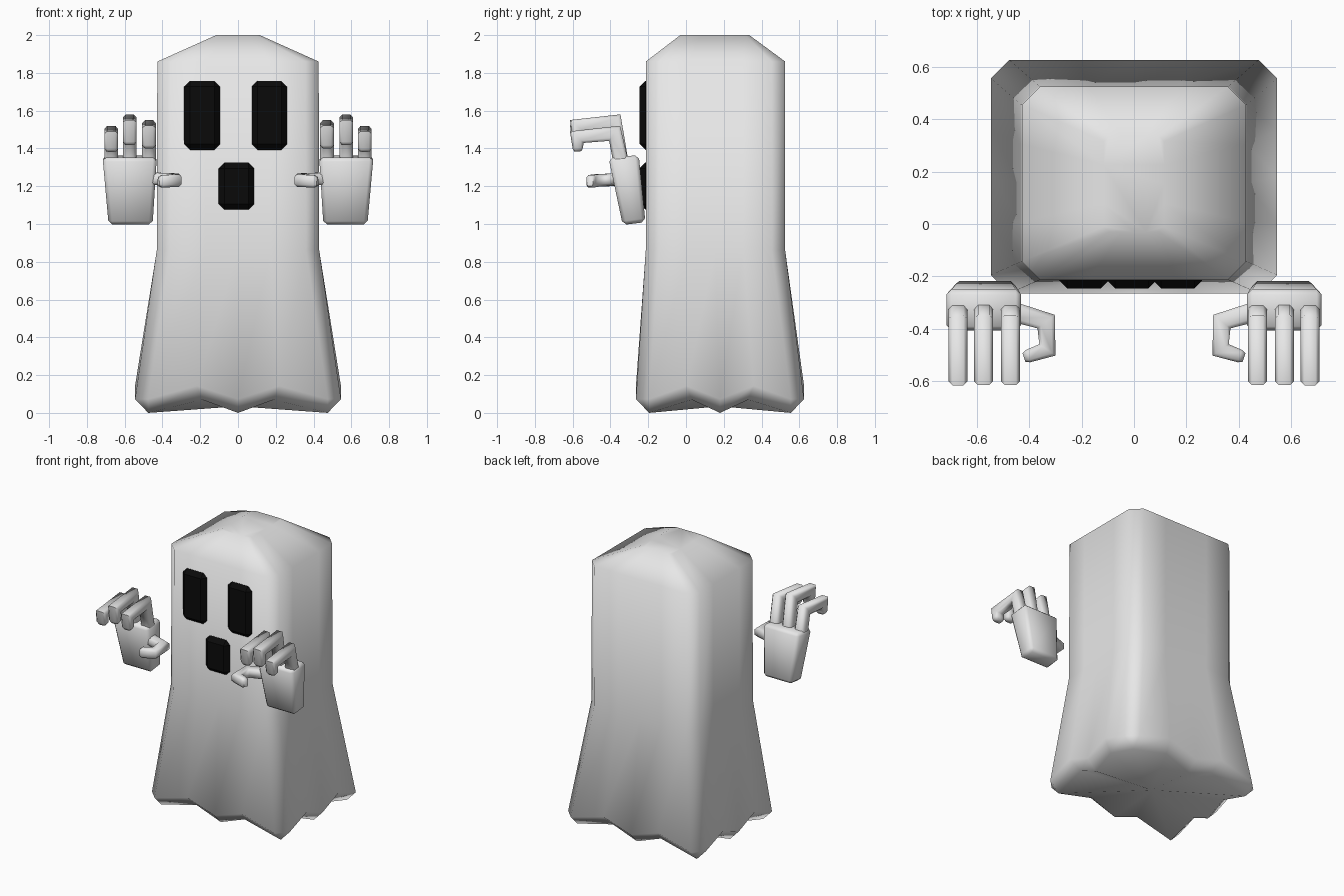
import bpy, bmesh, math
from mathutils import Vector

if "Cube" in bpy.data.objects:
    bpy.data.objects.remove(bpy.data.objects["Cube"])


def material(name, rgb):
    m = bpy.data.materials.new(name)
    m.diffuse_color = (*rgb, 1)
    m.use_nodes = True
    m.node_tree.nodes["Principled BSDF"].inputs["Base Color"].default_value = m.diffuse_color
    return m


WHITE = material("pale_cloth", (0.8, 0.8, 0.8))
BLACK = material("black", (0.003, 0.003, 0.003))


def skin(name, rings, mat, bevel=0, angle=180, poke=False):
    """Join equal-length rings of points into a closed, smooth shell."""
    bm = bmesh.new()
    vs = [[bm.verts.new(p) for p in r] for r in rings]
    n = len(rings[0])
    for a, b in zip(vs, vs[1:]):
        for i in range(n):
            j = (i + 1) % n
            bm.faces.new((a[i], a[j], b[j], b[i]))
    bottom = bm.faces.new(vs[0][::-1])
    bm.faces.new(vs[-1])
    if poke:
        bmesh.ops.poke(bm, faces=[bottom])
    bmesh.ops.remove_doubles(bm, verts=bm.verts, dist=1e-4)
    bmesh.ops.recalc_face_normals(bm, faces=bm.faces)
    if bevel:
        bmesh.ops.bevel(bm, geom=bm.edges[:], offset=bevel, segments=1,
                        affect='EDGES', profile=0.5)
    me = bpy.data.meshes.new(name)
    bm.to_mesh(me)
    bm.free()
    ob = bpy.data.objects.new(name, me)
    bpy.context.collection.objects.link(ob)
    me.materials.append(mat)
    bpy.ops.object.select_all(action='DESELECT')
    ob.select_set(True)
    bpy.context.view_layer.objects.active = ob
    bpy.ops.object.shade_smooth_by_angle(angle=math.radians(angle))
    return ob


# Sheet body: chamfered rectangles with a zigzag hem
def sheet_ring(hx, y0, y1, c, z, hem=False):
    cy, hy = (y0 + y1) / 2, (y1 - y0) / 2
    pts = []
    for k in range(4):
        a, b = (hx, hy) if k % 2 == 0 else (hy, hx)
        for t, dip in ((-1, 0), (-0.4, 1), (0, 0), (0.4, 1), (1, 0)):
            u, v = t * (a - c if abs(t) == 1 else a), -b
            for _ in range(k):
                u, v = -v, u
            pts.append((u, v + cy, z + (0.07 * dip if hem else 0)))
    return pts


skin("sheet_body", [
    sheet_ring(0.475, -0.195, 0.555, 0, 0.0, True),
    sheet_ring(0.545, -0.265, 0.625, 0.07, 0.073, True),
    sheet_ring(0.43, -0.213, 0.525, 0.07, 0.86),
    sheet_ring(0.427, -0.213, 0.525, 0.07, 1.86),
    sheet_ring(0.115, -0.03, 0.335, 0.02, 2.0),
], WHITE, poke=True)


# Eyes and mouth: chamfered blocks set into the front
def block(name, x0, x1, z0, z1):
    rings = [[(x0, y, z0), (x1, y, z0), (x1, y, z1), (x0, y, z1)] for y in (-0.245, -0.15)]
    skin(name, rings, BLACK, bevel=0.03, angle=30)


block("left_eye", -0.285, -0.095, 1.393, 1.757)
block("right_eye", 0.073, 0.26, 1.393, 1.757)
block("mouth", -0.102, 0.086, 1.077, 1.325)


# Bent digit: chamfered square section swept along a path with mitred joints
def digit(name, path, side, half_side, radii):
    pts, side, rings = [Vector(p) for p in path], Vector(side), []
    last = len(pts) - 1
    for i, p in enumerate(pts):
        d0 = (p - pts[max(i - 1, 0)]).normalized() if i else (pts[1] - p).normalized()
        d1 = (pts[i + 1] - p).normalized() if i < last else d0
        t = (d0 + d1).normalized()
        n = side.cross(t).normalized() / max(t.dot(d0), 0.5)

        def section(shrink, shift):
            w, h = half_side * shrink, radii[i] * shrink
            corner = ((1, -.6), (1, .6), (.6, 1), (-.6, 1), (-1, .6), (-1, -.6), (-.6, -1), (.6, -1))
            return [p + t * shift + side * (w * a) + n * (h * b) for a, b in corner]
        rings.append(section(1, -0.012 if i == last else 0))
        if i == last:
            rings.append(section(0.7, 0.005))
    skin(name, rings, WHITE, angle=60)


# Hands: tapered palm, three fingers and a thumb, mirrored by side
for label, s in (("left", -1), ("right", 1)):
    palm = []
    for x0, x1, y0, y1, z0, z1 in ((0.452, 0.685, -0.335, -0.215, 0.995, 1.01),
                                   (0.43, 0.717, -0.41, -0.25, 1.35, 1.365)):
        palm.append([(s * x0, y0, z0), (s * x1, y0, z0), (s * x1, y1, z1), (s * x0, y1, z1)])
    skin(label + "_palm", palm, WHITE, bevel=0.02, angle=60)
    for k, (x, dz) in enumerate(((0.471, -0.03), (0.573, 0), (0.671, -0.06))):
        path = [(s * x, -0.345, 1.33), (s * x, -0.378, 1.54 + dz),
                (s * x, -0.578, 1.52 + dz), (s * x, -0.572, 1.425 + dz * 0.6)]
        digit(f"{label}_finger_{k + 1}", path, (1, 0, 0), 0.036, (0.04, 0.037, 0.034, 0.027))
    thumb = [(s * 0.46, -0.335, 1.24), (s * 0.335, -0.372, 1.235),
             (s * 0.33, -0.48, 1.23), (s * 0.415, -0.507, 1.225)]
    digit(label + "_thumb", thumb, (0, 0, 1), 0.033, (0.038, 0.034, 0.03, 0.025))
